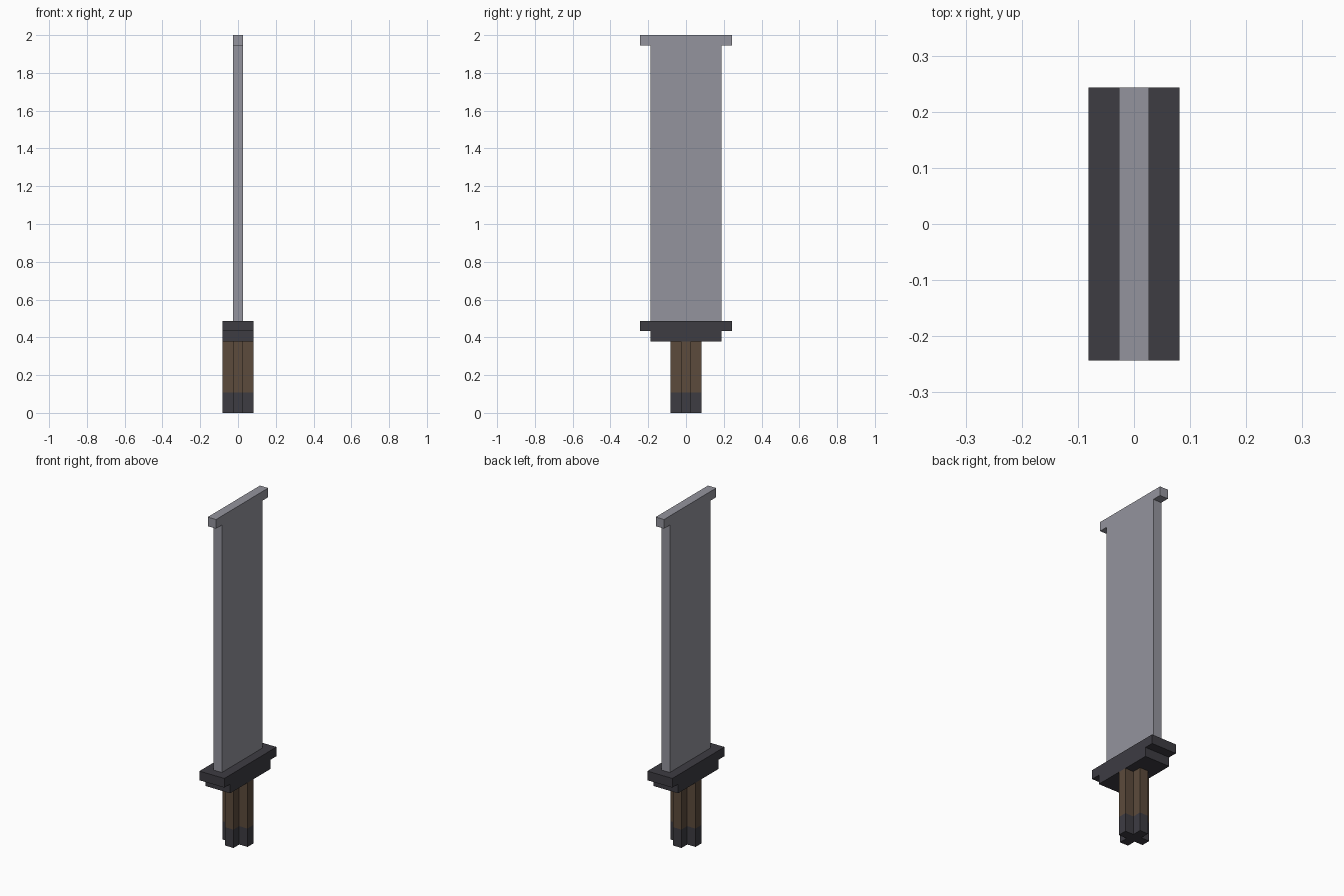
import bpy
import bmesh
from mathutils import Vector

cube = bpy.data.objects.get("Cube")
if cube:
    bpy.data.objects.remove(cube, do_unlink=True)

U = 2 / 37  # module size: the whole sword is 37 modules tall


def material(name, rgb):
    mat = bpy.data.materials.new(name)
    mat.use_nodes = True
    color = (*rgb, 1.0)
    mat.diffuse_color = color
    mat.node_tree.nodes["Principled BSDF"].inputs["Base Color"].default_value = color
    return mat


steel = material("steel grey", (0.296, 0.296, 0.337))
iron = material("dark iron", (0.047, 0.045, 0.055))
leather = material("brown grip", (0.107, 0.070, 0.045))


def extrude_profile(name, points, direction, mat):
    """Fill a closed profile (in modules) and extrude it along a direction."""
    bm = bmesh.new()
    face = bm.faces.new([bm.verts.new(Vector(p) * U) for p in points])
    result = bmesh.ops.extrude_face_region(bm, geom=[face], use_keep_orig=True)
    moved = [v for v in result["geom"] if isinstance(v, bmesh.types.BMVert)]
    bmesh.ops.translate(bm, verts=moved, vec=Vector(direction) * U)
    bmesh.ops.recalc_face_normals(bm, faces=bm.faces)
    mesh = bpy.data.meshes.new(name)
    bm.to_mesh(mesh)
    bm.free()
    mesh.materials.append(mat)
    obj = bpy.data.objects.new(name, mesh)
    bpy.context.collection.objects.link(obj)
    return obj


def tee(name, half_thickness, bottom, step, top, mat):
    """T-shaped slab: a narrow stem with a wider bar along its top."""
    half = [(3.5, bottom), (3.5, step), (4.5, step), (4.5, top)]
    outline = half + [(-y, z) for y, z in reversed(half)]
    points = [(-half_thickness, y, z) for y, z in outline]
    return extrude_profile(name, points, (2 * half_thickness, 0, 0), mat)


def plus_post(name, bottom, top, mat):
    """Post with a plus-shaped section, one quarter turned four times."""
    points = []
    corner = [(1.5, -0.5), (1.5, 0.5), (0.5, 0.5)]
    for _ in range(4):
        points += [(x, y, bottom) for x, y in corner]
        corner = [(-y, x) for x, y in corner]
    return extrude_profile(name, points, (0, 0, top - bottom), mat)


# Handle: dark pommel below the brown grip
plus_post("pommel", 0, 2, iron)
plus_post("grip", 2, 7, leather)

# Stepped guard and the blade with its flared tip
tee("guard", 1.5, 7, 8, 9, iron)
tee("blade", 0.5, 9, 36, 37, steel)
